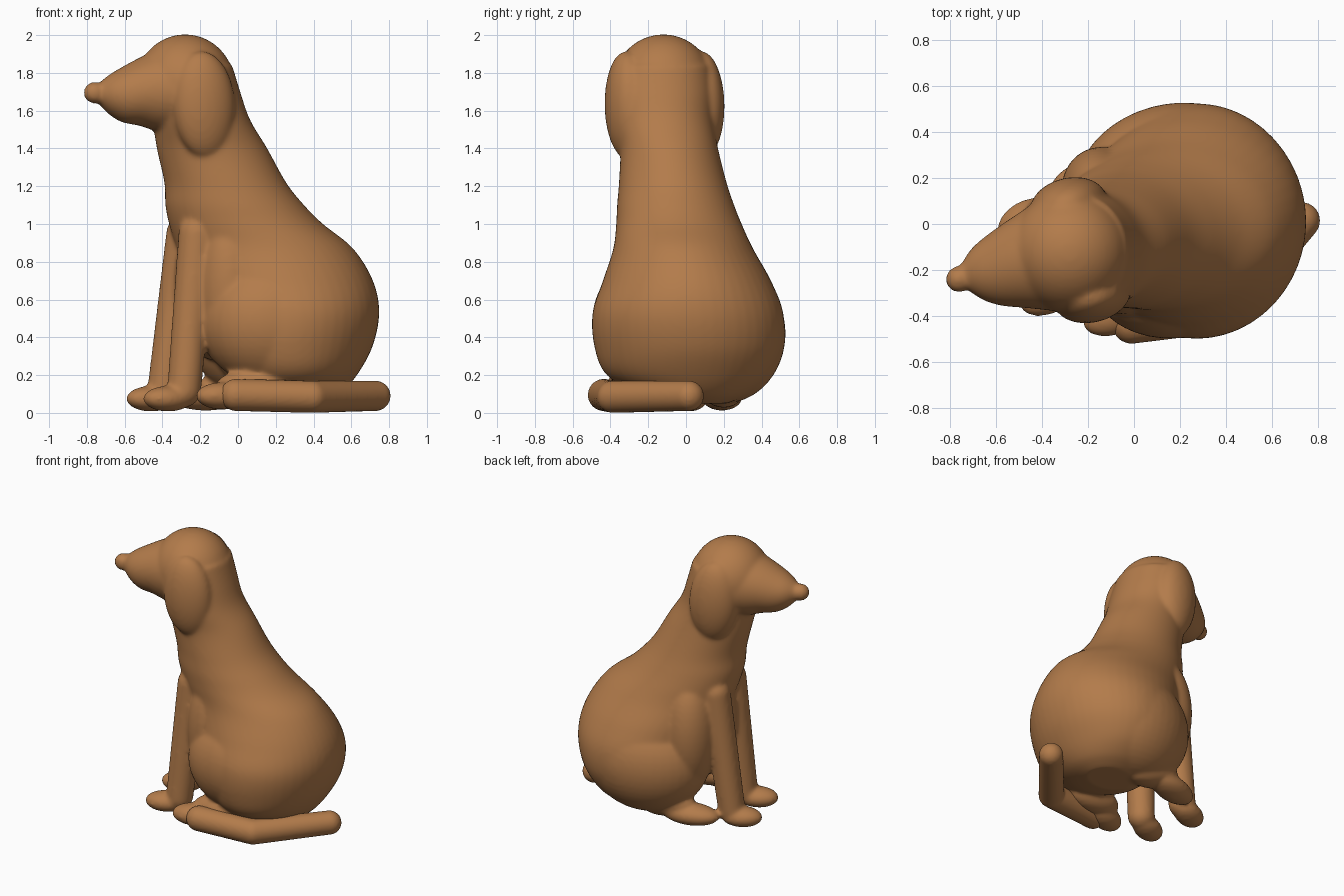
import bpy, bmesh, math
from mathutils import Vector, Matrix

if "Cube" in bpy.data.objects:
    bpy.data.objects.remove(bpy.data.objects["Cube"])

brown = bpy.data.materials.new("warm brown")
brown.diffuse_color = (0.45, 0.2, 0.07, 1)
brown.use_nodes = True
brown.node_tree.nodes["Principled BSDF"].inputs["Base Color"].default_value = brown.diffuse_color


def ball(bm, c, r, yaw=0, pitch=0):
    m = (Matrix.Translation(c) @ Matrix.Rotation(math.radians(yaw), 4, 'Z')
         @ Matrix.Rotation(math.radians(pitch), 4, 'Y') @ Matrix.Diagonal((*r, 1)))
    bmesh.ops.create_uvsphere(bm, u_segments=40, v_segments=24, radius=1, matrix=m)


def loft(bm, rings):
    """Closed skin through rings of (centre, half-axis u, half-axis v)."""
    n, rows = 48, []
    for c, u, v in rings:
        rows.append([bm.verts.new(Vector(c) + Vector(u) * math.cos(2 * math.pi * i / n)
                                  + Vector(v) * math.sin(2 * math.pi * i / n)) for i in range(n)])
    for a, b in zip(rows, rows[1:]):
        for i in range(n):
            bm.faces.new((a[i], a[(i + 1) % n], b[(i + 1) % n], b[i]))
    bm.faces.new(rows[0][::-1])
    bm.faces.new(rows[-1])


def spline(rows, steps=6):
    """Smooth curve through rows of numbers."""
    p = [rows[0], *rows, rows[-1]]
    out = []
    for a, b, c, d in zip(p, p[1:], p[2:], p[3:]):
        for k in range(steps):
            t = k / steps
            out.append([0.5 * (2 * q + (r - o) * t + (2 * o - 5 * q + 4 * r - s) * t * t
                               + (3 * q - o - 3 * r + s) * t ** 3)
                        for o, q, r, s in zip(a, b, c, d)])
    return out + [rows[-1]]


def limb(bm, a, b, ra, rb):
    """Round-ended tapered limb from a to b."""
    a, b = Vector(a), Vector(b)
    d = (b - a).normalized()
    u = d.orthogonal().normalized()
    v = d.cross(u)
    loft(bm, [(a, u * ra, v * ra), (b, u * rb, v * rb)])
    ball(bm, a, (ra,) * 3)
    ball(bm, b, (rb,) * 3)


def finish(name, bm, voxel, smooth):
    """Fuse the overlapping forms into one soft skin."""
    bmesh.ops.recalc_face_normals(bm, faces=bm.faces)
    me = bpy.data.meshes.new(name)
    bm.to_mesh(me)
    bm.free()
    me.materials.append(brown)
    ob = bpy.data.objects.new(name, me)
    bpy.context.collection.objects.link(ob)
    bpy.context.view_layer.objects.active = ob
    ob.select_set(True)
    r = ob.modifiers.new("fuse", 'REMESH')
    r.mode, r.voxel_size, r.use_smooth_shade = 'VOXEL', voxel, True
    s = ob.modifiers.new("soften", 'SMOOTH')
    s.factor, s.iterations = 0.5, smooth
    for m in ("fuse", "soften"):
        bpy.ops.object.modifier_apply(modifier=m)
    bpy.ops.object.shade_smooth()
    ob.select_set(False)


# torso and neck: z, x range, y range
torso = [(0.05, 0.1, 0.44, -0.06, 0.22), (0.1, 0.0, 0.54, -0.24, 0.33),
         (0.2, -0.07, 0.63, -0.42, 0.44), (0.35, -0.17, 0.712, -0.485, 0.515),
         (0.53, -0.21, 0.748, -0.495, 0.515), (0.7, -0.26, 0.715, -0.44, 0.45),
         (0.87, -0.325, 0.61, -0.385, 0.355), (1.0, -0.365, 0.45, -0.37, 0.295),
         (1.1, -0.385, 0.35, -0.365, 0.255), (1.22, -0.39, 0.255, -0.355, 0.215),
         (1.4, -0.43, 0.155, -0.35, 0.17), (1.55, -0.45, 0.065, -0.385, 0.145),
         (1.7, -0.46, 0.012, -0.4, 0.145), (1.84, -0.44, -0.03, -0.37, 0.125)]
bm = bmesh.new()
loft(bm, [(((x0 + x1) / 2, (y0 + y1) / 2, z), ((x1 - x0) / 2, 0, 0), (0, (y1 - y0) / 2, 0))
          for z, x0, x1, y0, y1 in spline(torso)])
# thighs
ball(bm, (0.16, 0.2, 0.42), (0.42, 0.32, 0.37), 15)
ball(bm, (0.19, -0.19, 0.48), (0.39, 0.305, 0.35), 10)
# chest and shoulders
ball(bm, (-0.13, -0.06, 0.7), (0.2, 0.25, 0.42), 25)
ball(bm, (-0.12, 0.12, 0.66), (0.19, 0.22, 0.42), 25)
ball(bm, (-0.06, -0.2, 0.66), (0.17, 0.2, 0.42), 25)
# skull
ball(bm, (-0.28, -0.12, 1.738), (0.262, 0.265, 0.266))
# snout: x, y, z, half width, half height
snout = [(-0.36, -0.14, 1.71, 0.25, 0.22), (-0.44, -0.16, 1.705, 0.22, 0.21),
         (-0.52, -0.18, 1.7, 0.19, 0.18), (-0.61, -0.205, 1.685, 0.155, 0.147),
         (-0.68, -0.22, 1.685, 0.115, 0.105), (-0.735, -0.23, 1.69, 0.06, 0.055)]
loft(bm, [((x, y, z), (-0.24 * w, 0.97 * w, 0), (0, 0, h)) for x, y, z, w, h in spline(snout)])
# nose
ball(bm, (-0.76, -0.24, 1.695), (0.058, 0.058, 0.058))
# ears
ball(bm, (-0.18, -0.315, 1.63), (0.168, 0.112, 0.285), 14, -4)
ball(bm, (-0.285, 0.085, 1.63), (0.168, 0.115, 0.285), 14, -4)
# front legs: shoulder, ankle, paw centre
for top, ankle, paw in (
        ((-0.28, 0.06, 0.95), (-0.39, 0.03, 0.12), (-0.46, 0.015, 0.075)),
        ((-0.215, -0.215, 0.95), (-0.285, -0.265, 0.12), (-0.37, -0.3, 0.075))):
    limb(bm, top, ankle, 0.1, 0.09)
    ball(bm, paw, (0.14, 0.09, 0.068), 25)
# hind paws, tucked under the thighs
ball(bm, (-0.17, 0.19, 0.085), (0.2, 0.1, 0.073), 15)
ball(bm, (0.0, 0.2, 0.12), (0.2, 0.11, 0.08), 0, 15)
ball(bm, (-0.08, -0.39, 0.09), (0.15, 0.09, 0.073), 20)
ball(bm, (0.08, -0.32, 0.14), (0.2, 0.1, 0.09))
finish("dog_body", bm, 0.0125, 12)

# tail wrapped along the ground
bm = bmesh.new()
limb(bm, (0.728, 0.015, 0.09), (0.39, -0.385, 0.085), 0.08, 0.085)
limb(bm, (0.39, -0.385, 0.085), (-0.01, -0.435, 0.095), 0.085, 0.085)
finish("tail", bm, 0.011, 3)
